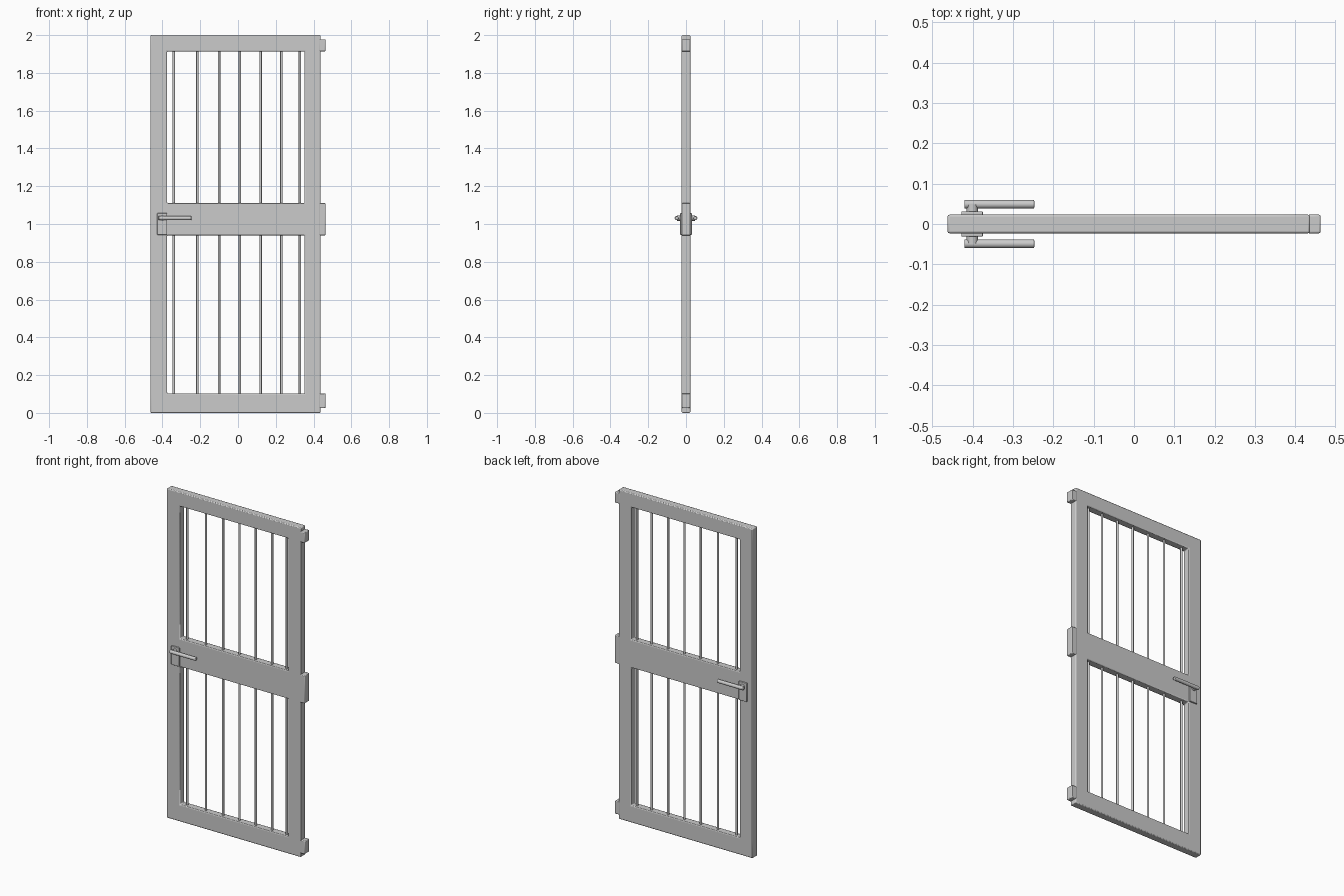
import bpy, bmesh, math
from mathutils import Matrix

if "Cube" in bpy.data.objects:
    bpy.data.objects.remove(bpy.data.objects["Cube"])

HALF = 0.023  # half thickness of the door leaf


def finish(name, bm, bevel=0.0, segments=2):
    bmesh.ops.recalc_face_normals(bm, faces=bm.faces)
    me = bpy.data.meshes.new(name)
    bm.to_mesh(me)
    bm.free()
    ob = bpy.data.objects.new(name, me)
    bpy.context.collection.objects.link(ob)
    if bevel:
        m = ob.modifiers.new("bevel", 'BEVEL')
        m.width, m.segments, m.limit_method = bevel, segments, 'ANGLE'
    bpy.ops.object.select_all(action='DESELECT')
    ob.select_set(True)
    bpy.context.view_layer.objects.active = ob
    bpy.ops.object.shade_smooth_by_angle(angle=math.radians(40))
    return ob


def box(name, x, y, z, bevel=0.0):
    bm = bmesh.new()
    bmesh.ops.create_cube(bm, size=1)
    for v in bm.verts:
        for i, (lo, hi) in enumerate((x, y, z)):
            v.co[i] = (lo + hi) / 2 + v.co[i] * (hi - lo)
    return finish(name, bm, bevel)


def rod(name, centre, length, r1, r2, axis, sides=16, bevel=0.0):
    bm = bmesh.new()
    rot = {'X': Matrix.Rotation(math.pi / 2, 4, 'Y'),
           'Y': Matrix.Rotation(math.pi / 2, 4, 'X'),
           'Z': Matrix.Identity(4)}[axis]
    bmesh.ops.create_cone(bm, cap_ends=True, segments=sides, radius1=r1, radius2=r2,
                          depth=length, matrix=Matrix.Translation(centre) @ rot)
    return finish(name, bm, bevel)


# Door frame: one plate with two openings, extruded to thickness
xs = [-0.463, -0.375, 0.352, 0.437]
zs = [0.0, 0.103, 0.94, 1.11, 1.914, 2.0]
bm = bmesh.new()
grid = [[bm.verts.new((x, -HALF, z)) for z in zs] for x in xs]
for i in range(3):
    for j in range(5):
        if i == 1 and j in (1, 3):
            continue
        bm.faces.new((grid[i][j], grid[i + 1][j], grid[i + 1][j + 1], grid[i][j + 1]))
ext = bmesh.ops.extrude_face_region(bm, geom=bm.faces[:])
for v in ext['geom']:
    if isinstance(v, bmesh.types.BMVert):
        v.co.y = HALF
finish("door_frame", bm, 0.005)

# Hinge blocks on the right edge
for name, z in (("lower", (0.025, 0.103)), ("middle", (0.94, 1.11)), ("upper", (1.914, 1.978))):
    box(name + "_hinge", (0.43, 0.463), (-HALF, HALF), z, 0.004)

# Vertical bars in both openings
for i, x in enumerate((-0.34, -0.215, -0.10, 0.01, 0.12, 0.23, 0.328)):
    for part, lo, hi in (("lower", 0.09, 0.95), ("upper", 1.10, 1.925)):
        rod(f"{part}_bar_{i + 1}", (x, 0, (lo + hi) / 2), hi - lo, 0.0065, 0.0065, 'Z', 12)

# Lock plate, spindle and lever on both sides
for side, s in (("front", -1), ("back", 1)):
    box(side + "_lock_plate", (-0.428, -0.375),
        tuple(sorted((s * 0.02, s * 0.031))), (0.943, 1.057), 0.002)
    rod(side + "_handle_spindle", (-0.401, s * 0.037, 1.031), 0.022, 0.014, 0.014, 'Y')
    rod(side + "_handle_lever", (-0.334, s * 0.049, 1.031), 0.174, 0.011, 0.0105, 'X', 16, 0.003)
